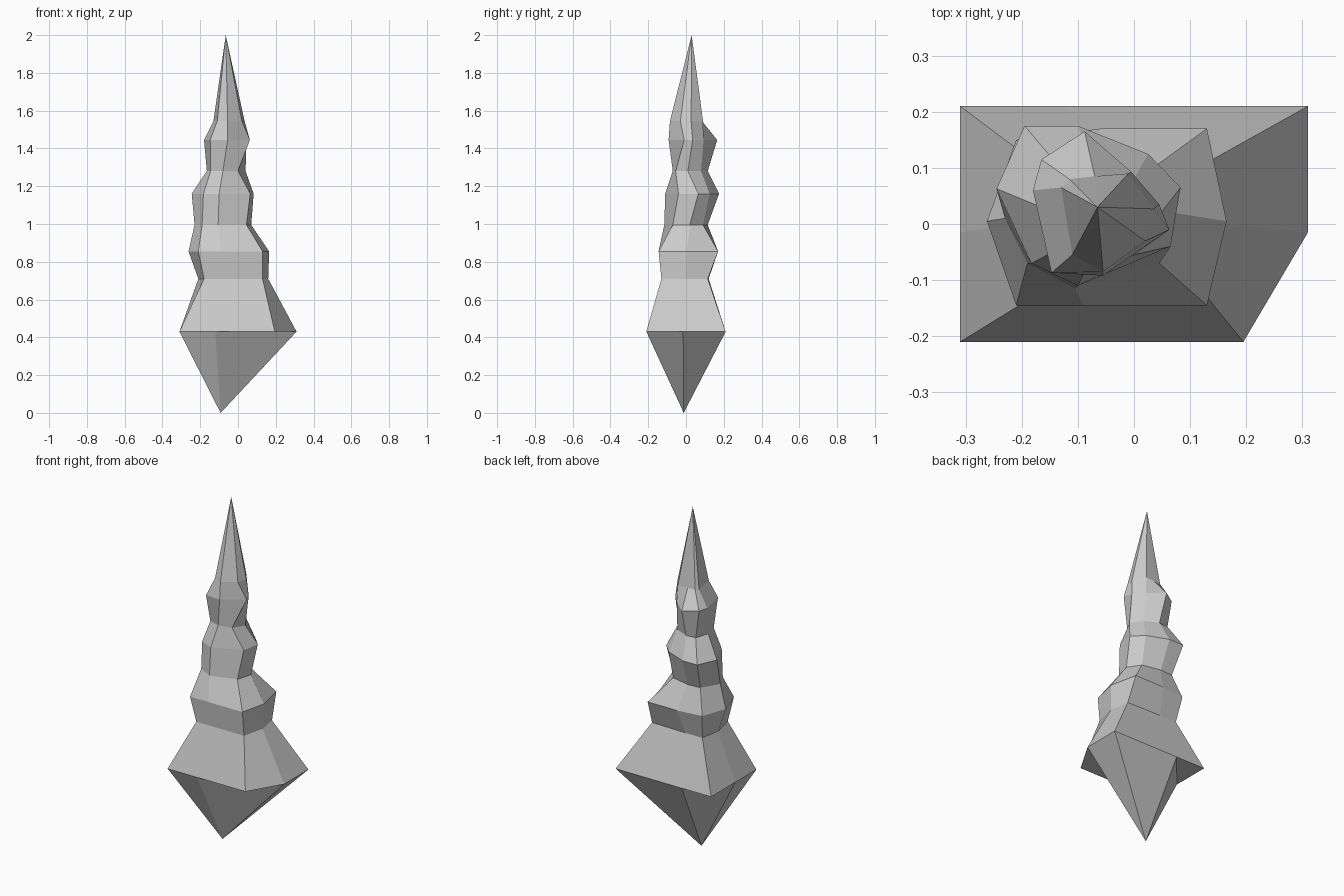
import bpy, bmesh

# Each ring: height, then eight (x, y) points counter-clockwise from the front-left corner
rings = [
    (0.43, [(-.31, -.21), (-.12, -.21), (.195, -.21), (.31, -.015), (.31, .21), (-.12, .21), (-.31, .21), (-.31, -.015)]),
    (0.71, [(-.18, -.13), (-.08, -.13), (.13, -.13), (.16, 0), (.14, .115), (-.08, .12), (-.19, .12), (-.21, 0)]),
    (0.855, [(-.21, -.145), (-.09, -.145), (.13, -.145), (.165, .005), (.13, .17), (-.06, .17), (-.21, .15), (-.262, .005)]),
    (0.995, [(-.19, -.07), (-.105, -.115), (.045, -.07), (.07, .02), (.02, .09), (-.09, .115), (-.17, .11), (-.23, .01)]),
    (1.16, [(-.183, -.07), (-.1, -.11), (.065, -.04), (.083, .065), (.025, .125), (-.1, .175), (-.195, .175), (-.245, .063)]),
    (1.28, [(-.145, -.05), (-.08, -.07), (0, -.055), (.04, .01), (0, .08), (-.08, .115), (-.14, .11), (-.165, .03)]),
    (1.445, [(-.147, -.087), (-.055, -.092), (.063, -.01), (.045, .035), (-.005, .093), (-.088, .165), (-.165, .115), (-.18, .06)]),
    (1.545, [(-.11, -.055), (-.055, -.085), (.02, -.03), (.035, .027), (-.01, .09), (-.07, .085), (-.115, .08), (-.13, .065)]),
]

bm = bmesh.new()
loops = [[bm.verts.new((x, y, z)) for x, y in pts] for z, pts in rings]

# Body: bands of quads between neighbouring rings
for low, high in zip(loops, loops[1:]):
    for i in range(8):
        j = (i + 1) % 8
        bm.faces.new((low[i], low[j], high[j], high[i]))

# Upper spike
apex = bm.verts.new((-.065, .03, 2))
top = loops[-1]
for i in range(8):
    bm.faces.new((top[i], top[(i + 1) % 8], apex))

# Lower point: two opposite corners run to the tip, the other two are flat ledges
tip = bm.verts.new((-.092, -.012, 0))
base = loops[0]
for c in (0, 2, 4, 6):
    a, b, d = base[c - 1], base[c], base[c + 1]
    if c in (0, 4):
        bm.faces.new((tip, b, a))
        bm.faces.new((tip, d, b))
    else:
        bm.faces.new((tip, d, a))
        bm.faces.new((a, d, b))

bmesh.ops.recalc_face_normals(bm, faces=bm.faces[:])
mesh = bpy.data.meshes.new("rock_spire")
bm.to_mesh(mesh)
bm.free()
bpy.context.collection.objects.link(bpy.data.objects.new("rock_spire", mesh))
